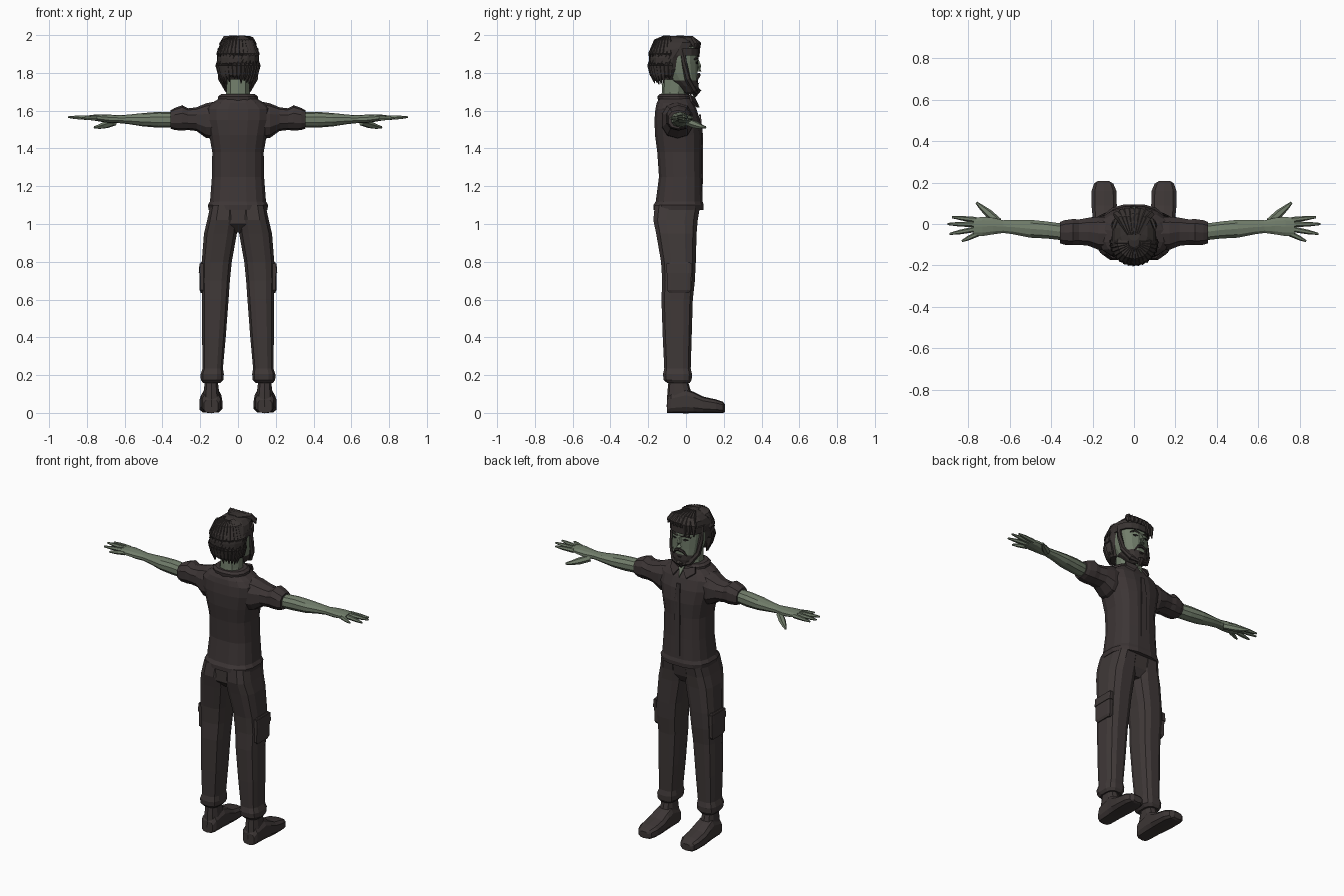
import bpy, bmesh, math, random
from mathutils import Vector

random.seed(4)


def material(name, rgb):
    m = bpy.data.materials.new(name)
    m.diffuse_color = (*rgb, 1)
    return m


SKIN = material("grey_green_skin", (0.165, 0.205, 0.145))
SHIRT = material("shirt_brown", (0.046, 0.036, 0.036))
TROUSERS = material("trouser_brown", (0.050, 0.040, 0.039))
SHOE = material("shoe_brown", (0.046, 0.037, 0.036))
HAIR = material("hair_dark", (0.040, 0.033, 0.031))
EYE = material("eye_dark", (0.015, 0.014, 0.013))


def finish(bm, name, mat, mirror):
    bmesh.ops.recalc_face_normals(bm, faces=bm.faces)
    me = bpy.data.meshes.new(name)
    bm.to_mesh(me)
    bm.free()
    me.materials.append(mat)
    ob = bpy.data.objects.new(name, me)
    bpy.context.collection.objects.link(ob)
    if mirror:
        ob.modifiers.new("mirror", "MIRROR").use_mirror_merge = False
    return ob


def skin_rings(bm, rings):
    """Bridge successive vertex rings and cap both ends."""
    loops = [[bm.verts.new(p) for p in r] for r in rings]
    n = len(loops[0])
    for a, b in zip(loops, loops[1:]):
        for i in range(n):
            j = (i + 1) % n
            bm.faces.new((a[i], a[j], b[j], b[i]))
    bm.faces.new(loops[0])
    bm.faces.new(loops[-1])


def loft(name, axis, rings, mat, n=12, power=2.6, mirror=False):
    """Rings are (station, a0, a1, b0, b1): rounded boxes along an axis."""
    unit = []
    for i in range(n):
        t = 2 * math.pi * (i + 0.5) / n
        c, s = math.cos(t), math.sin(t)
        unit.append((math.copysign(abs(c) ** (2 / power), c),
                     math.copysign(abs(s) ** (2 / power), s)))
    k = max(u for u, v in unit)
    out = []
    for t, a0, a1, b0, b1 in rings:
        ring = []
        for u, v in unit:
            a = (a0 + a1) / 2 + (a1 - a0) / 2 * u / k
            b = (b0 + b1) / 2 + (b1 - b0) / 2 * v / k
            ring.append({"z": (a, b, t), "x": (t, a, b), "y": (a, t, b)}[axis])
        out.append(ring)
    bm = bmesh.new()
    skin_rings(bm, out)
    return finish(bm, name, mat, mirror)


def tube(name, pts, radii, mat, n=6, mirror=False):
    """Tapered strand through a few points."""
    pts = [Vector(p) for p in pts]
    out = []
    for i, p in enumerate(pts):
        d = pts[min(i + 1, len(pts) - 1)] - pts[max(i - 1, 0)]
        q = d.to_track_quat("Z", "Y")
        out.append([p + q @ Vector((math.cos(2 * math.pi * j / n), math.sin(2 * math.pi * j / n), 0)) * radii[i]
                    for j in range(n)])
    bm = bmesh.new()
    skin_rings(bm, out)
    return finish(bm, name, mat, mirror)


def plate(name, corners, depth, mat, mirror=False):
    """Thin extruded polygon."""
    bm = bmesh.new()
    f = bm.faces.new([bm.verts.new(c) for c in corners])
    ext = bmesh.ops.extrude_face_region(bm, geom=[f])["geom"]
    bmesh.ops.translate(bm, vec=depth, verts=[v for v in ext if isinstance(v, bmesh.types.BMVert)])
    return finish(bm, name, mat, mirror)


# Shirt body, collar, front placket
loft("shirt_body", "z", [
    (1.075, -.155, .155, -.172, .092), (1.10, -.16, .16, -.172, .094), (1.12, -.148, .148, -.16, .088),
    (1.25, -.138, .138, -.143, .083), (1.38, -.136, .136, -.152, .082), (1.47, -.152, .152, -.164, .085),
    (1.55, -.172, .172, -.167, .075), (1.61, -.172, .172, -.162, .055), (1.64, -.14, .14, -.155, .04),
    (1.665, -.098, .098, -.142, .025)], SHIRT, 16, 2.7)
loft("shirt_collar", "z", [
    (1.645, -.105, .105, -.145, .03), (1.675, -.105, .105, -.15, .025), (1.687, -.09, .09, -.138, .01)], SHIRT, 14, 2.3)
plate("collar_flap", [(.012, .04, 1.66), (.08, .015, 1.68), (.085, .025, 1.645), (.045, .058, 1.615)],
      (0, .009, .006), SHIRT, True)
plate("open_neck", [(-.02, .035, 1.68), (.02, .035, 1.68), (0, .066, 1.615)], (0, .006, .004), SKIN)
plate("button_placket", [(-.018, .080, 1.08), (.018, .080, 1.08), (.018, .082, 1.47), (.012, .07, 1.58), (-.012, .07, 1.58),
                         (-.018, .082, 1.47)], (0, .008, 0), SHIRT)

# Sleeves with rolled cuffs
loft("sleeve", "x", [
    (.09, -.13, .03, 1.45, 1.65), (.17, -.125, .035, 1.46, 1.635), (.22, -.105, .03, 1.495, 1.615),
    (.265, -.1, .022, 1.50, 1.61), (.295, -.102, .024, 1.497, 1.626), (.335, -.1, .018, 1.50, 1.612),
    (.357, -.093, .01, 1.507, 1.60)], SHIRT, 10, 2.4, True)

# Forearms and hands
loft("forearm", "x", [
    (.33, -.08, .0, 1.515, 1.59), (.42, -.07, .012, 1.512, 1.592), (.50, -.066, .02, 1.518, 1.586),
    (.58, -.05, .02, 1.53, 1.578), (.63, -.043, .018, 1.535, 1.575), (.68, -.05, .03, 1.535, 1.578),
    (.73, -.058, .035, 1.543, 1.58), (.775, -.055, .028, 1.55, 1.577)], SKIN, 10, 2.2, True)
for label, a, b in (("index", (.76, .02, 1.562), (.878, .033, 1.562)), ("middle", (.765, -.002, 1.564), (.9, .0, 1.566)),
                    ("ring", (.765, -.025, 1.563), (.89, -.048, 1.564)), ("little", (.75, -.045, 1.56), (.83, -.083, 1.56))):
    mid = Vector(a).lerp(Vector(b), .6)
    tube(label + "_finger", [a, mid, b], [.014, .011, .005], SKIN, 6, True)
tube("thumb", [(.655, .01, 1.54), (.70, .05, 1.525), (.735, .08, 1.515), (.76, .103, 1.512)],
     [.02, .02, .013, .006], SKIN, 6, True)

# Trousers
loft("trouser_seat", "z", [(.955, -.05, .05, -.12, .03), (1.0, -.12, .12, -.165, .055), (1.1, -.145, .145, -.165, .075)],
     TROUSERS, 12, 3)
loft("trouser_leg", "z", [
    (.158, .095, .185, -.10, .02), (.175, .078, .197, -.118, .03), (.205, .075, .198, -.122, .032),
    (.235, .08, .187, -.115, .025), (.40, .065, .19, -.123, .03), (.60, .05, .19, -.13, .036),
    (.70, .043, .193, -.126, .047), (.80, .033, .192, -.132, .052), (.95, .006, .18, -.158, .056),
    (1.02, .0, .163, -.173, .062), (1.10, .0, .146, -.165, .075)], TROUSERS, 12, 3, True)
loft("cargo_pocket", "z", [(.635, .18, .197, -.085, .015), (.65, .175, .203, -.10, .025), (.775, .175, .205, -.10, .03),
                           (.80, .18, .196, -.085, .02)], TROUSERS, 8, 5, True)
loft("pocket_flap", "z", [(.74, .18, .208, -.103, .033), (.79, .18, .204, -.103, .033)], TROUSERS, 8, 6, True)

# Shoes
loft("shoe_foot", "y", [
    (-.10, .105, .18, 0, .07), (-.08, .092, .19, 0, .10), (.0, .088, .195, 0, .125), (.04, .086, .20, 0, .11),
    (.09, .083, .205, 0, .085), (.16, .085, .204, 0, .07), (.195, .1, .193, 0, .058), (.207, .12, .175, .005, .045)],
     SHOE, 10, 3.2, True)
loft("shoe_ankle", "z", [(.03, .092, .19, -.1, .03), (.11, .10, .182, -.096, .025), (.175, .108, .175, -.09, .006)],
     SHOE, 10, 2.5, True)

# Neck and head, with the beard coloured by height
loft("neck", "z", [(1.63, -.07, .07, -.13, .01), (1.70, -.062, .062, -.125, -.002), (1.80, -.062, .062, -.12, .01)], SKIN, 10, 2.2)
head = loft("head", "z", [
    (1.685, -.03, .03, .005, .05), (1.70, -.05, .05, -.02, .063), (1.73, -.07, .07, -.05, .066),
    (1.76, -.082, .082, -.09, .063), (1.80, -.09, .09, -.12, .062), (1.86, -.096, .096, -.15, .063),
    (1.93, -.096, .096, -.15, .06), (1.97, -.07, .07, -.11, .035)], SKIN, 16, 2.3)
head.data.materials.append(HAIR)
for f in head.data.polygons:
    if f.center.z < 1.757 and f.center.y > -.06:
        f.material_index = 1
tube("chin_beard", [(0, .052, 1.745), (0, .058, 1.71), (0, .045, 1.672)], [.022, .024, .006], HAIR, 7)
tube("sideburn", [(.096, -.02, 1.93), (.098, -.008, 1.85), (.09, .008, 1.77), (.055, .04, 1.71), (.01, .055, 1.695)],
     [.012, .015, .016, .016, .01], HAIR, 6, True)
tube("moustache", [(0, .068, 1.79), (.025, .066, 1.783), (.045, .055, 1.755)], [.010, .009, .004], HAIR, 6, True)
tube("nose", [(0, .058, 1.875), (0, .07, 1.835), (0, .069, 1.808)], [.007, .013, .015], SKIN, 6)
tube("eyebrow", [(.012, .063, 1.874), (.04, .06, 1.882), (.066, .044, 1.872)], [.004, .007, .004], HAIR, 5, True)
plate("eye", [(.02, .056, 1.855), (.036, .053, 1.862), (.054, .046, 1.855), (.036, .053, 1.847)], (0, .009, 0), EYE, True)

# Hair mass, headband, back locks, fringe
loft("headband", "z", [(1.892, -.104, .104, -.13, .069), (1.932, -.104, .104, -.13, .068)], HAIR, 16, 2.3)
loft("hair_mass", "z", [
    (1.765, -.08, .08, -.16, -.05), (1.82, -.105, .105, -.19, -.012), (1.88, -.108, .108, -.193, .005),
    (1.925, -.106, .106, -.188, .05), (1.96, -.092, .092, -.165, .066), (1.983, -.065, .065, -.125, .05),
    (1.994, -.03, .03, -.08, .01)], HAIR, 14, 2.1)
for i in range(17):
    a = math.radians(178 + 184 * i / 16)
    tip = 1.755 + random.uniform(-.02, .02)
    tube("hair_lock", [(math.cos(a) * .103 * s, -.09 + math.sin(a) * .098 * s, z) for s, z in
                       ((.25, 1.989), (.68, 1.967), (.95, 1.90), (1, 1.84), (.9, 1.79), (.78, tip))],
         [.010, .016, .018, .018, .014, .002], HAIR, 5)
for i in range(8):
    x = -.085 + .024 * i
    drop = 1.885 if x < -.02 else 1.93
    tube("fringe_lock", [(x * .3, -.05, 1.988), (x * .8, .03, 1.978), (x, .068 - 3 * x * x, 1.95), (x * 1.05, .072 - 3 * x * x, drop)],
         [.011, .018, .017, .004], HAIR, 5)
